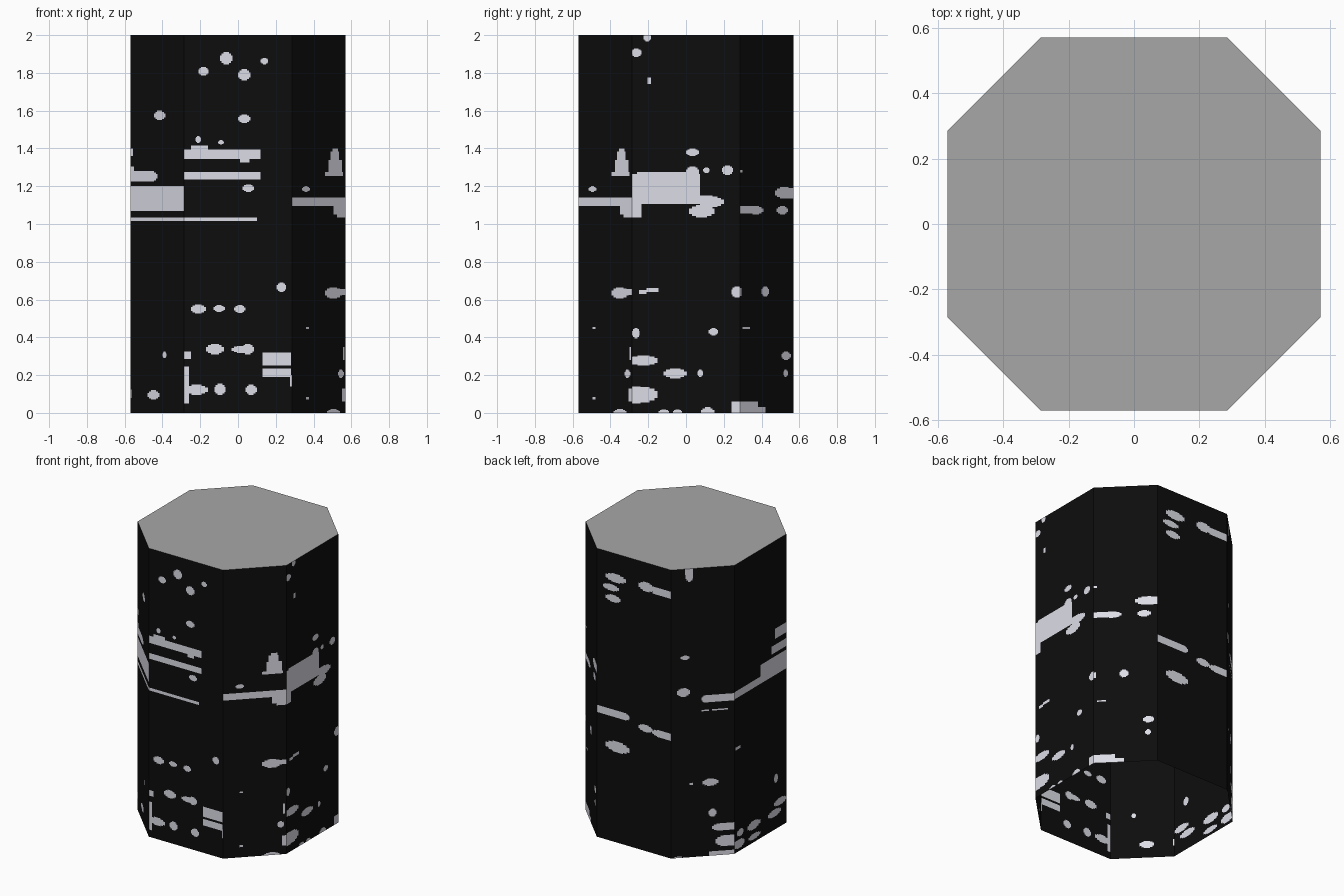
import bpy
from mathutils import Vector

W, C, H = 0.57, 0.285, 2.0   # half width, half length of a straight side, height


def material(name, rgb):
    m = bpy.data.materials.new(name)
    m.diffuse_color = (*rgb, 1)
    return m


BLACK = material("black_wall", (0.004, 0.004, 0.004))
LIGHT = material("pale_window", (0.72, 0.72, 0.80))
GREY = material("grey_roof", (0.39, 0.39, 0.39))


def blob(a, b, c, d):
    """Rounded window as three overlapping stepped rectangles."""
    w, h = b - a, d - c
    return [(a + w * s, b - w * s, c + h * t, d - h * t)
            for s, t in ((0, .28), (.12, .12), (.28, 0))]


def wall(name, p, q, lo, hi, rects, blobs):
    """Wall from corner p to q (left to right from outside); windows are cut
    as faces. Window tuples are (left, right, bottom, top), left/right in lo..hi."""
    p, q = Vector((*p, 0)), Vector((*q, 0))
    panes = list(rects)
    for b in blobs:
        panes += blob(*b)
    panes = [(max(a, lo), min(b, hi), max(c, 0), min(d, H)) for a, b, c, d in panes]
    us = sorted({lo, hi} | {round(v, 4) for r in panes for v in r[:2]})
    zs = sorted({0.0, H} | {round(v, 4) for r in panes for v in r[2:]})
    verts, faces, mats = [], [], []

    def quad(u0, u1, z0, z1, mat):
        n = len(verts)
        for u, z in ((u0, z0), (u1, z0), (u1, z1), (u0, z1)):
            v = p.lerp(q, (u - lo) / (hi - lo))
            verts.append((v.x, v.y, z))
        faces.append((n, n + 1, n + 2, n + 3))
        mats.append(mat)

    for z0, z1 in zip(zs, zs[1:]):
        z = (z0 + z1) / 2
        row = [r for r in panes if r[2] < z < r[3]]
        start, kind = lo, None
        for u0, u1 in zip(us, us[1:]):
            u = (u0 + u1) / 2
            k = int(any(r[0] < u < r[1] for r in row))
            if kind is not None and k != kind:
                quad(start, u0, z0, z1, kind)
                start = u0
            kind = k
        quad(start, hi, z0, z1, kind)

    me = bpy.data.meshes.new(name)
    me.from_pydata(verts, [], faces)
    me.materials.append(BLACK)
    me.materials.append(LIGHT)
    for f, m in zip(me.polygons, mats):
        f.material_index = m
    bpy.context.collection.objects.link(bpy.data.objects.new(name, me))


# front wall (x positions)
wall("front_wall", (-C, -W), (C, -W), -C, C, [
    (-.285, .12, 1.345, 1.395), (-.25, -.16, 1.395, 1.415), (0.01, .06, 1.325, 1.345),
    (-.285, .12, 1.235, 1.275), (-.285, .10, 1.015, 1.035),
    (-.285, -.25, .285, .325), (-.285, -.26, .05, .245),
    (.13, .28, .25, .32), (.13, .28, .19, .235), (.275, .285, .14, .2),
], [
    (-.095, -.03, 1.845, 1.91), (-.21, -.155, 1.785, 1.83), (0, .065, 1.76, 1.82),
    (.12, .16, 1.845, 1.88), (0, .065, 1.535, 1.58), (-.225, -.195, 1.43, 1.465),
    (-.105, -.075, 1.42, 1.445), (.025, .085, 1.17, 1.21), (.205, .255, .64, .69),
    (-.25, -.17, .525, .575), (-.13, -.07, .535, .57), (-.02, .04, .53, .57),
    (-.17, -.075, .31, .365), (-.035, .07, .318, .355), (.02, .085, .31, .365),
    (-.28, -.16, .095, .15), (-.125, -.065, .095, .155), (.04, .10, .095, .15)])

# front right wall (x positions)
wall("front_right_wall", (C, -W), (W, -C), C, W, [
    (.285, .57, 1.095, 1.14), (.505, .57, 1.05, 1.1), (.525, .57, 1.035, 1.05),
    (.46, .555, 1.255, 1.275), (.48, .55, 1.27, 1.34), (.49, .535, 1.34, 1.385),
    (.5, .53, 1.385, 1.4), (.36, .375, .445, .455), (.36, .375, .07, .085),
    (.555, .565, .28, .35), (.55, .57, .06, .13), (.5, .57, .625, .655),
], [(.34, .38, 1.17, 1.2), (.46, .55, .605, .665), (.53, .56, .185, .23),
    (.47, .54, -.02, .02)])

# right wall (y positions)
wall("right_wall", (W, -C), (W, C), -C, C, [
    (-.285, .075, 1.105, 1.265), (-.26, .05, 1.265, 1.275), (-.285, -.235, 1.035, 1.105),
    (.075, .14, 1.08, 1.15), (-.205, -.185, 1.74, 1.775), (-.25, -.21, .63, .65),
    (-.21, -.145, .64, .66), (-.285, -.24, .05, .14), (.24, .285, 0, .06),
    (-.285, -.25, .255, .295),
], [(0, .07, 1.25, 1.305), (.08, .2, 1.09, 1.145), (.015, .15, 1.035, 1.1),
    (0, .07, 1.36, 1.40), (.19, .25, 1.26, 1.31), (.09, .125, 1.27, 1.3),
    (-.225, -.185, 1.965, 2.01), (-.29, -.235, 1.885, 1.93), (.12, .17, .41, .45),
    (-.285, -.245, .395, .45), (.24, .3, .61, .67), (-.3, -.15, .25, .305),
    (-.3, -.15, .055, .138), (-.12, .005, .183, .235), (.06, .09, .19, .23),
    (.08, .15, -.02, .03), (-.145, -.09, -.01, .018), (-.07, -.02, -.01, .018)])

# back right wall (y positions)
wall("back_right_wall", (W, C), (C, W), C, W, [
    (.285, .38, 1.055, 1.095), (.52, .57, 1.135, 1.19), (.285, .295, .62, .66),
    (.3, .34, .445, .455), (.285, .38, 0, .06), (.38, .42, 0, .03),
    (.285, .3, 1.272, 1.285),
], [(.33, .41, 1.05, 1.095), (.48, .54, 1.05, 1.095), (.47, .57, 1.135, 1.195),
    (.40, .44, .615, .67), (.505, .555, .28, .325), (.515, .54, .19, .23)])

# back wall (0..1 across)
wall("back_wall", (C, W), (-C, W), 0, 1, [
    (.75, 1, 1.80, 1.85), (0, .38, .865, .915), (.85, 1, .815, .865),
], [(.12, .39, 1.80, 1.86), (.08, .30, 1.735, 1.78), (.12, .32, 1.66, 1.71),
    (.56, .77, 1.80, 1.865), (.3, .44, .865, .915), (.56, .75, .825, .875),
    (.74, 1, .815, .865), (.12, .44, .625, .70)])

# back left wall (0..1 across)
wall("back_left_wall", (-C, W), (-W, C), 0, 1, [
    (.22, .35, 1.96, 2), (.55, 1, 1.065, 1.115), (.48, .6, 1.005, 1.015),
    (.65, .9, 1.005, 1.015), (.29, .35, .50, .515), (.8, 1, .17, .22),
    (.85, 1, .06, .135), (.6, 1, 0, .03), (.05, .17, 0, .01),
], [(.23, .35, 1.91, 1.98), (.15, .29, 1.37, 1.40), (.09, .30, 1.115, 1.175),
    (.48, .6, 1.065, 1.115), (.5, .75, .485, .535), (.59, .72, .27, .325),
    (.65, .9, .17, .22), (.7, 1, .06, .135)])

# left wall (0..1 across)
wall("left_wall", (-W, C), (-W, -C), 0, 1, [
    (0, .55, 1.07, 1.12), (.5, 1, 1.07, 1.2), (.78, 1, 1.32, 1.39),
    (.72, 1, 1.225, 1.28), (.02, .12, .71, .73), (0, .1, .03, .08),
], [(.76, 1, .15, .20), (.65, .9, .09, .14), (.25, .5, .09, .15),
    (.05, .18, .1, .15), (0, .2, .02, .08), (.27, .5, .02, .06), (.76, .84, .32, .38)])

# front left wall (x positions)
wall("front_left_wall", (-W, -C), (-C, -W), -W, -C, [
    (-.57, -.555, 1.36, 1.40), (-.57, -.45, 1.225, 1.28), (-.57, -.55, 1.28, 1.305),
    (-.57, -.285, 1.07, 1.20), (-.57, -.285, 1.015, 1.035), (-.57, -.563, .08, .125),
], [(-.5, -.425, 1.225, 1.28), (-.445, -.385, 1.55, 1.60), (-.48, -.415, .07, .12),
    (-.40, -.378, .29, .325)])

# flat roof; the underside of the shell stays open
ring = [(-C, -W), (C, -W), (W, -C), (W, C), (C, W), (-C, W), (-W, C), (-W, -C)]
roof = bpy.data.meshes.new("roof")
roof.from_pydata([(x, y, H) for x, y in ring], [], [tuple(range(8))])
roof.materials.append(GREY)
bpy.context.collection.objects.link(bpy.data.objects.new("roof", roof))
